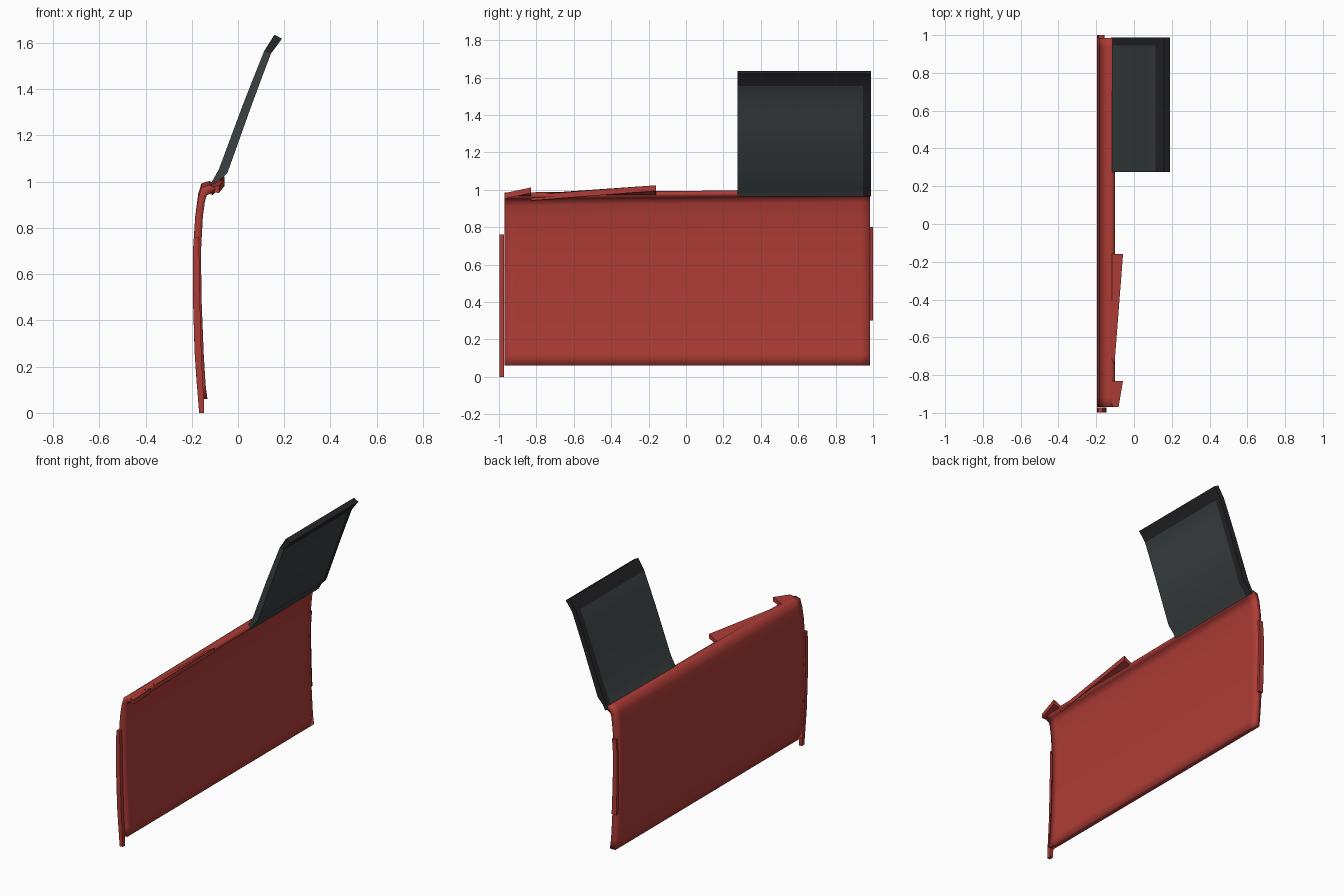
import bpy, bmesh, math

cube = bpy.data.objects.get("Cube")
if cube:
    bpy.data.objects.remove(cube, do_unlink=True)


def make_material(name, color):
    mat = bpy.data.materials.new(name)
    mat.use_nodes = True
    mat.diffuse_color = (*color, 1)
    node = next(n for n in mat.node_tree.nodes if n.type == 'BSDF_PRINCIPLED')
    node.inputs["Base Color"].default_value = (*color, 1)
    node.inputs["Roughness"].default_value = 0.6
    return mat


red = make_material("red paint", (0.42, 0.045, 0.037))
glass = make_material("slate glass", (0.043, 0.052, 0.054))
black = make_material("black trim", (0.019, 0.019, 0.021))


def loft(name, pairs, stations, mats, warp=None, sharp=None, paint=None):
    """Closed curved slab: (outer x, z, inner x, z) pairs swept along y stations."""
    bm = bmesh.new()
    rows = []
    for y in stations:
        row = []
        for xo, zo, xi, zi in pairs:
            ends = []
            for x, z in ((xo, zo), (xi, zi)):
                co = warp(x, y, z) if warp else (x, y, z)
                ends.append(bm.verts.new(co))
            row.append(ends)
        rows.append(row)
    last = len(pairs) - 1
    for a, b in zip(rows, rows[1:]):
        for side in (0, 1):
            for i in range(last):
                bm.faces.new((a[i][side], a[i + 1][side], b[i + 1][side], b[i][side]))
        for i in (0, last):
            bm.faces.new((a[i][0], a[i][1], b[i][1], b[i][0]))
    for row in (rows[0], rows[-1]):
        for p, q in zip(row, row[1:]):
            bm.faces.new((p[0], p[1], q[1], q[0]))
    bmesh.ops.recalc_face_normals(bm, faces=bm.faces)
    for f in bm.faces:
        f.smooth = True
        if paint:
            f.material_index = paint(f.calc_center_median())
    if sharp:
        for e in bm.edges:
            e.smooth = e.calc_face_angle(0) < math.radians(sharp)
    mesh = bpy.data.meshes.new(name)
    bm.to_mesh(mesh)
    bm.free()
    obj = bpy.data.objects.new(name, mesh)
    for m in mats:
        mesh.materials.append(m)
    bpy.context.collection.objects.link(obj)
    return obj


# Bowed door slab, folded inward along the top, rising slightly to the rear
def rise(x, y, z):
    return (x, y, z + (0.018 * (y + 1) / 2 if z > 0.9 else 0))


loft("door_panel", [
    (-.172, .06, -.132, .06), (-.178, .12, -.14, .12), (-.187, .25, -.148, .25),
    (-.195, .5, -.158, .5), (-.195, .7, -.16, .7), (-.185, .85, -.152, .85),
    (-.172, .93, -.143, .915), (-.158, .975, -.135, .94),
    (-.125, .985, -.118, .95), (-.1, .975, -.1, .96)],
    [-.97, -.92, 0, .935, .985], [red], rise)

# Narrow flange on the front end with a small foot
loft("front_flange", [
    (-.168, 0, -.146, 0), (-.173, .06, -.148, .06), (-.187, .25, -.158, .25),
    (-.195, .5, -.165, .5), (-.195, .7, -.168, .7), (-.191, .76, -.168, .76)],
    [-.998, -.972], [red], sharp=50)

# Rear flange
loft("rear_flange", [
    (-.189, .3, -.155, .3), (-.195, .5, -.163, .5),
    (-.195, .7, -.165, .7), (-.188, .8, -.158, .8)],
    [.98, 1.0], [red], sharp=50)


# Two tapering ledges on the top edge, each widening toward the rear
def ledge(name, y0, y1, x0, x1, z0, z1):
    def taper(x, y, z):
        t = (y - y0) / (y1 - y0)
        tip_x, tip_z = x0 + t * (x1 - x0), z0 + t * (z1 - z0)
        base_x, base_z = -.135, .965
        return (base_x + x * (tip_x - base_x), y, base_z + x * (tip_z - base_z) + z)
    loft(name, [(0, .012, 0, -.012), (1, 0, 1, -.03)], [y0, y1], [red], taper, 30)


ledge("front_ledge", -.97, -.83, -.082, -.058, .982, 1.012)
ledge("long_ledge", -.83, -.16, -.11, -.058, .972, 1.024)

# Leaning window with dark trim along its top and rear
loft("window", [
    (-.122, .985, -.1, .965), (-.107, 1.01, -.082, 1.0), (-.082, 1.055, -.045, 1.04),
    (.02, 1.33, .055, 1.32), (.075, 1.47, .105, 1.455),
    (.113, 1.565, .143, 1.555), (.158, 1.636, .19, 1.618)],
    [.275, .945, .988], [glass, black], sharp=35,
    paint=lambda c: 1 if c.z > 1.562 or c.y > .95 else 0)
